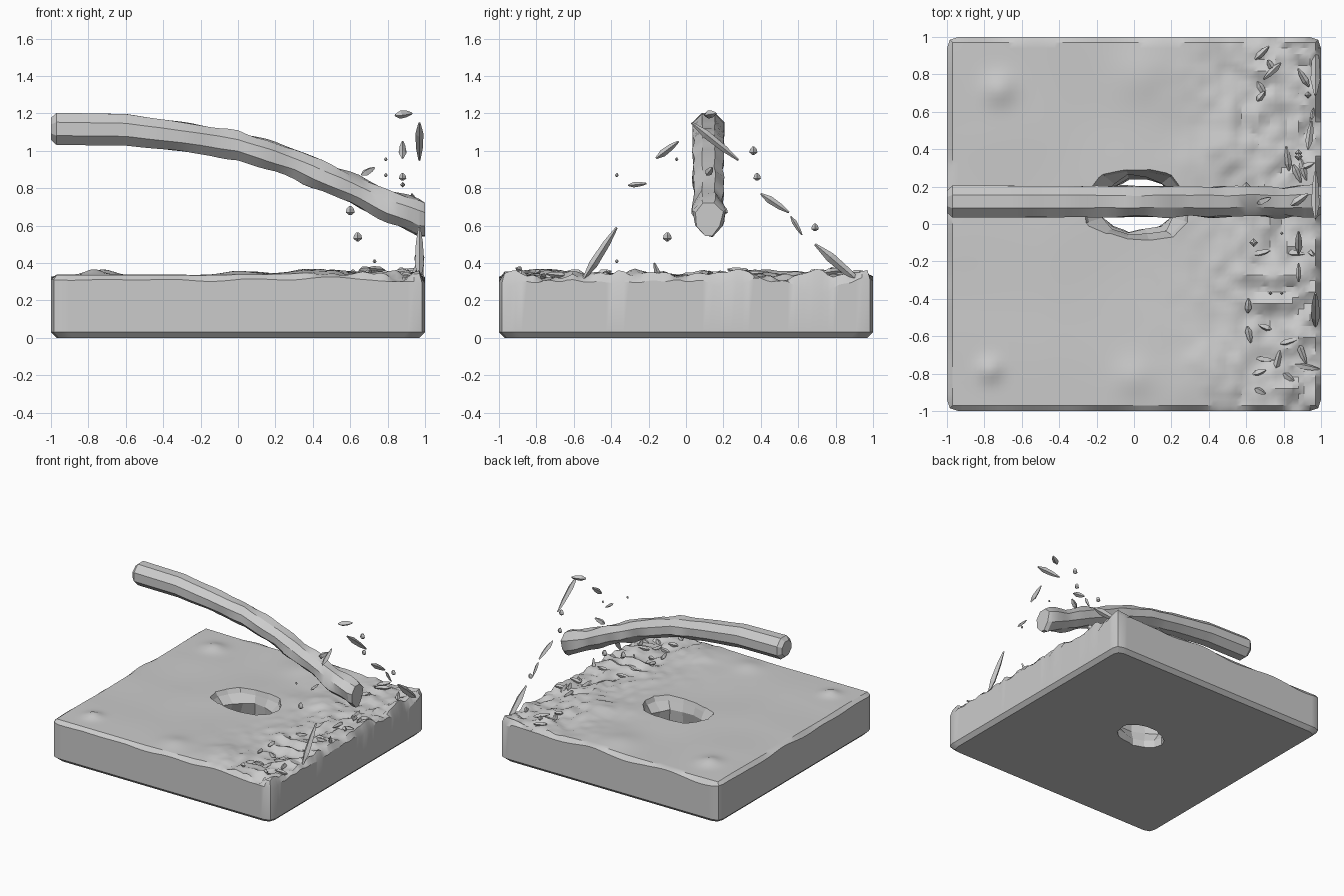
import bpy, bmesh, math, random
from mathutils import Vector, noise

random.seed(4)
if "Cube" in bpy.data.objects:
    bpy.data.objects.remove(bpy.data.objects["Cube"], do_unlink=True)


def make_object(name, bm, angle=None):
    bmesh.ops.recalc_face_normals(bm, faces=bm.faces)
    mesh = bpy.data.meshes.new(name)
    bm.to_mesh(mesh)
    bm.free()
    obj = bpy.data.objects.new(name, mesh)
    bpy.context.collection.objects.link(obj)
    if angle:
        bpy.ops.object.select_all(action='DESELECT')
        obj.select_set(True)
        bpy.context.view_layer.objects.active = obj
        bpy.ops.object.shade_smooth_by_angle(angle=math.radians(angle))
    return obj


def loft(name, rings, angle=None):
    bm = bmesh.new()
    loops = [[bm.verts.new(p) for p in ring] for ring in rings]
    n = len(loops[0])
    for a, b in zip(loops, loops[1:]):
        for i in range(n):
            j = (i + 1) % n
            bm.faces.new((a[i], a[j], b[j], b[i]))
    bm.faces.new(loops[0])
    bm.faces.new(loops[-1])
    return make_object(name, bm, angle)


def ramp(v, low, high):
    t = min(max((v - low) / (high - low), 0), 1)
    return t * t * (3 - 2 * t)


def mound(x, y, cx, cy, size, height):
    return height * math.exp(-((x - cx) ** 2 + (y - cy) ** 2) / size ** 2)


# Water surface: calm on the left, choppy towards the right
MOUNDS = [(-.72, .72, .08, .03), (-.77, -.78, .06, .03), (.5, .45, .13, .03),
          (.4, -.8, .16, .025), (0, -.82, .1, .02), (.05, .8, .15, .02)]


def surface(x, y):
    chop = ramp(x, -.1, .9)
    z = .335 + .01 * noise.noise((x * 2, y * 2, 3))
    z += sum(mound(x, y, *m) for m in MOUNDS)
    z += chop * .03 * noise.noise((x * 5, y * 5, 1))
    z += chop ** 2 * .04 * noise.noise((x * 13, y * 13, 7))
    return min(z, .385)


def rim(x, y):
    if x > .9:
        return .3 + .05 * noise.noise((5, y * 9, 2)) - mound(y, 0, .72, 0, .1, .06)
    return .312 + .025 * noise.noise((x * 3, y * 3, 9))


# Water slab with chamfered edges
EDGE = .97
bm = bmesh.new()
bmesh.ops.create_grid(bm, x_segments=64, y_segments=64, size=EDGE)
for v in bm.verts:
    v.co.z = surface(v.co.x, v.co.y)


def extrude_rim(edges, move):
    out = bmesh.ops.extrude_edge_only(bm, edges=edges)["geom"]
    for v in out:
        if isinstance(v, bmesh.types.BMVert):
            v.co = move(v.co.copy())
    return [e for e in out if isinstance(e, bmesh.types.BMEdge)]


def outward(p):
    corner = abs(p.x) > EDGE - .001 and abs(p.y) > EDGE - .001
    step = .015 if corner else .03
    x = p.x + math.copysign(step, p.x) if abs(p.x) > EDGE - .001 else p.x
    y = p.y + math.copysign(step, p.y) if abs(p.y) > EDGE - .001 else p.y
    return Vector((x, y, rim(x, y)))


border = [e for e in bm.edges if e.is_boundary]
border = extrude_rim(border, outward)
border = extrude_rim(border, lambda p: Vector((p.x, p.y, .03)))
border = extrude_rim(border, lambda p: Vector((p.x * EDGE, p.y * EDGE, 0)))
bmesh.ops.contextual_create(bm, geom=border)
slab = make_object("water_slab", bm, 30)

# Ragged funnel-shaped hole through the slab
SIDES = 14
rings = []
for z, rx, ry in [(-.1, .2, .14), (.06, .2, .14), (.14, .25, .17),
                  (.24, .22, .16), (.3, .27, .19), (.5, .36, .26)]:
    ring = []
    for i in range(SIDES):
        a = math.tau * i / SIDES
        r = random.uniform(.9, 1.1)
        ring.append((.02 + rx * r * math.cos(a), .1 + ry * r * math.sin(a), z))
    rings.append(ring)
cutter = loft("hole_cutter", rings)
cutter.hide_render = True
cutter.hide_set(True)
cut = slab.modifiers.new("hole", 'BOOLEAN')
cut.operation = 'DIFFERENCE'
cut.solver = 'EXACT'
cut.object = cutter

# Falling jet: x, centre z, half height, half width
JET = [(-1, 1.117, .06, .06), (-.97, 1.117, .088, .088), (-.6, 1.112, .086, .086),
       (-.3, 1.075, .08, .085), (0, 1.03, .078, .082), (.3, .93, .08, .082),
       (.6, .80, .082, .08), (.8, .705, .085, .08), (.97, .64, .1, .088),
       (1, .635, .09, .075)]
rings = []
for a, b in zip(JET, JET[1:] + JET[-1:]):
    steps = max(1, round((b[0] - a[0]) / .05))
    for s in range(steps):
        x, z, h, w = (p + (q - p) * s / steps for p, q in zip(a, b))
        ring = []
        rough = .022 * ramp(x, -.8, .5)
        for i in range(8):
            t = math.tau * (i + .5) / 8
            wob = rough * noise.noise((x * 7, math.cos(t) * 2, math.sin(t) * 2))
            taper = 1 - .45 * ramp(x, .75, 1) * max(0, -math.sin(t))
            ring.append((x, .12 + (w * 1.06 + wob) * math.cos(t) * taper,
                         z + (h * 1.06 + wob) * math.sin(t)))
        rings.append(ring)
loft("water_jet", rings, 25)


# Splash fragments: faceted slivers stretched between two points
def shard(name, start, end, width):
    a, b = Vector(start), Vector(end)
    axis = (b - a).normalized()
    side = axis.cross(Vector((1, 0, 0))).normalized()
    front = axis.cross(side)
    tip = .25
    rings = []
    for t, k in [(0, tip), (.3, 1), (.7, .8), (1, tip)]:
        c = a.lerp(b, t)
        rings.append([c + side * width * k, c + front * width * k,
                      c - side * width * k, c - front * width * k])
    return loft(name, rings)


SHEETS = [((.97, -.55, .31), (.97, -.37, .59), .024),
          ((.97, .69, .5), (.97, .96, .27), .026),
          ((.97, .03, 1.15), (.97, .28, .95), .022),
          ((.84, .1, 1.19), (.93, .16, 1.2), .022),
          ((.88, -.16, .96), (.88, -.04, 1.05), .02),
          ((.88, -.31, .815), (.88, -.21, .825), .014),
          ((.93, .4, .77), (.95, .55, .67), .02),
          ((.95, .56, .65), (.96, .62, .55), .013),
          ((.66, .11, .87), (.73, .14, .91), .02),
          ((.92, -.12, .24), (.96, -.17, .4), .02)]
for i, (a, b, w) in enumerate(SHEETS):
    shard(f"splash_sliver_{i + 1}", a, b, w)

# Small round droplets
DROPS = [(.88, .36, 1.0, .022), (.88, .38, .86, .02), (.79, -.37, .87, .01),
         (.79, -.05, .955, .009), (.6, .2, .68, .024), (.64, -.1, .54, .024),
         (.73, -.37, .41, .01), (.93, .69, .59, .02)]
for i, (x, y, z, r) in enumerate(DROPS):
    shard(f"droplet_{i + 1}", (x, y, z - r), (x, y, z + r), r)

# Ragged crests standing along the choppy side
for i in range(26):
    x, y = random.uniform(.6, .94), random.uniform(-.9, .92)
    turn = random.uniform(0, math.tau)
    d = Vector((math.cos(turn), math.sin(turn), 0)) * random.uniform(.03, .07)
    base = Vector((x, y, surface(x, y) + .005))
    shard(f"crest_{i + 1}", base - d, base + d + Vector((0, 0, .012)), .018)
